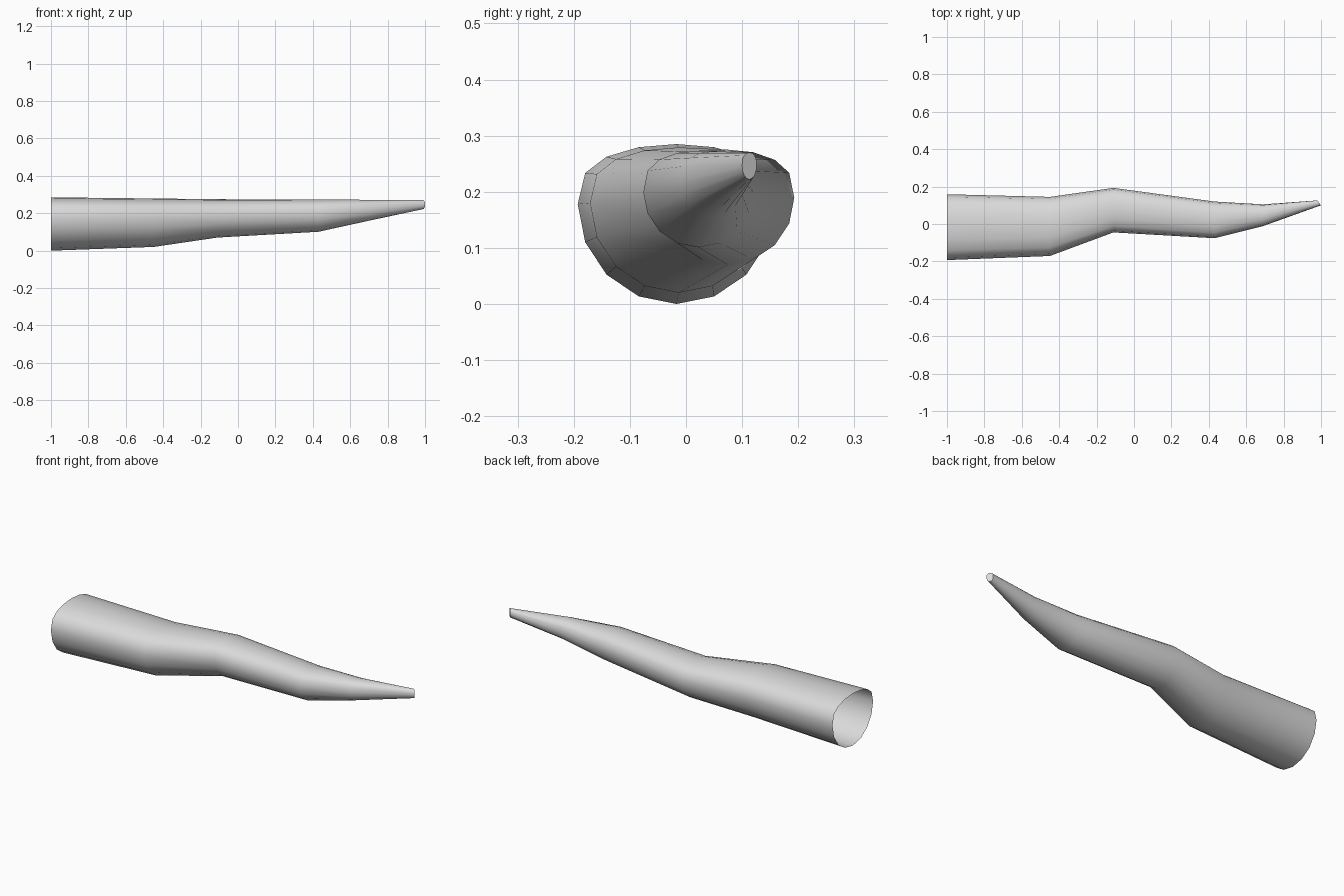
import bpy, bmesh, math

if "Cube" in bpy.data.objects:
    bpy.data.objects.remove(bpy.data.objects["Cube"])

SIDES = 16
# x, y centre, half width, bottom z, top z, z of widest line, x lean across the ring
RINGS = [
    (-1.00, -0.017, 0.176, 0.000, 0.285, 0.178, 0.0),
    (-0.45, -0.013, 0.158, 0.020, 0.279, 0.180, 0.0),
    (-0.11, 0.074, 0.119, 0.070, 0.275, 0.189, 0.0),
    (0.43, 0.022, 0.098, 0.101, 0.273, 0.199, 0.0),
    (0.69, 0.047, 0.058, 0.158, 0.272, 0.216, 0.0),
    (0.99, 0.113, 0.013, 0.222, 0.270, 0.246, 0.01),
]

grey = bpy.data.materials.new("light_grey")
grey.diffuse_color = (0.7, 0.7, 0.7, 1)
grey.use_nodes = True
grey.node_tree.nodes["Principled BSDF"].inputs["Base Color"].default_value = grey.diffuse_color


def ring(bm, x, yc, hw, bottom, top, zc, lean):
    """Half-round below the widest line, flattened and squarer above it."""
    verts = []
    for i in range(SIDES):
        a = 2 * math.pi * i / SIDES
        c, s = math.cos(a), math.sin(a)
        z = zc + (top - zc) * s ** 0.68 if s > 1e-6 else zc + (zc - bottom) * s
        verts.append(bm.verts.new((x - lean * c, yc + hw * c, z)))
    return verts


# Curved tapering horn: open at the wide end, closed at the tip
bm = bmesh.new()
loops = [ring(bm, *r) for r in RINGS]
for a, b in zip(loops, loops[1:]):
    for i in range(SIDES):
        j = (i + 1) % SIDES
        bm.faces.new((a[i], b[i], b[j], a[j])).smooth = True
bm.faces.new(loops[-1])
bm.normal_update()
# Make the walls face outward
if bm.faces[:][0].normal.y < 0:
    bmesh.ops.reverse_faces(bm, faces=[f for f in bm.faces if len(f.verts) == 4])

mesh = bpy.data.meshes.new("tapered_horn")
bm.to_mesh(mesh)
bm.free()
mesh.materials.append(grey)
horn = bpy.data.objects.new("tapered_horn", mesh)
bpy.context.collection.objects.link(horn)

# Smooth walls, crisp tip edge
bpy.context.view_layer.objects.active = horn
horn.select_set(True)
bpy.ops.object.shade_smooth_by_angle(angle=math.radians(50))
